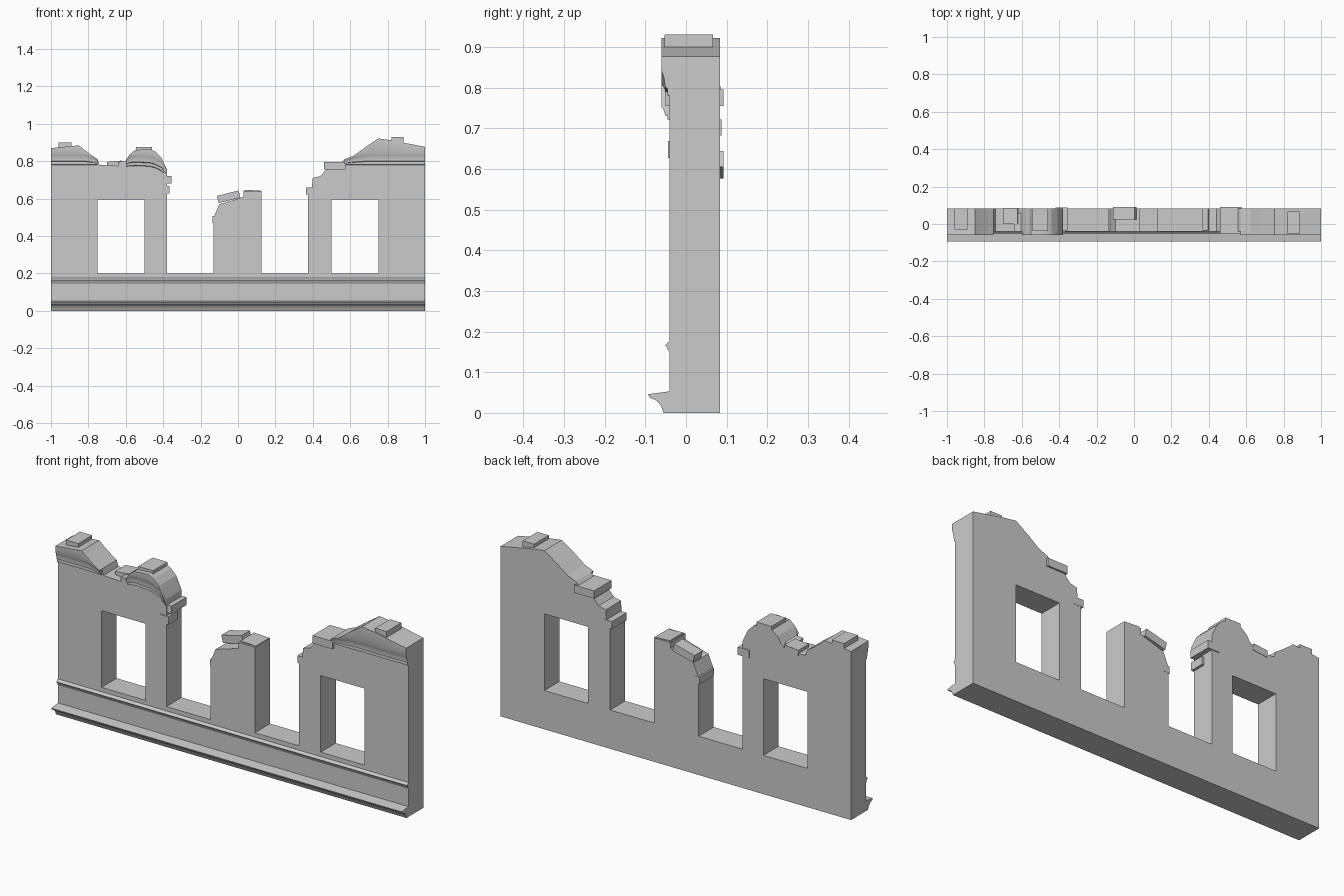
import bpy, bmesh, math
from mathutils import Matrix

cube = bpy.data.objects.get("Cube")
if cube:
    bpy.data.objects.remove(cube, do_unlink=True)

FRONT, BACK = -0.04, 0.083

stone = bpy.data.materials.new("pale grey stone")
stone.use_nodes = True
colour = (0.6, 0.6, 0.6, 1)
stone.diffuse_color = colour
for node in stone.node_tree.nodes:
    if node.type == 'BSDF_PRINCIPLED':
        node.inputs["Base Color"].default_value = colour
        node.inputs["Roughness"].default_value = 0.9


def finish(name, bm, smooth=None):
    """Weld, orient and link a mesh, optionally smoothing soft edges."""
    bmesh.ops.remove_doubles(bm, verts=bm.verts, dist=0.0004)
    bmesh.ops.recalc_face_normals(bm, faces=bm.faces)
    mesh = bpy.data.meshes.new(name)
    bm.to_mesh(mesh)
    bm.free()
    mesh.materials.append(stone)
    obj = bpy.data.objects.new(name, mesh)
    bpy.context.collection.objects.link(obj)
    if smooth:
        bpy.ops.object.select_all(action='DESELECT')
        obj.select_set(True)
        bpy.context.view_layer.objects.active = obj
        bpy.ops.object.shade_smooth_by_angle(angle=math.radians(smooth))
    return obj


def loft(name, sections, smooth):
    """Skin a row of matching closed sections and cap both ends."""
    bm = bmesh.new()
    rows = [[bm.verts.new(p) for p in s] for s in sections]
    n = len(rows[0])
    for a, b in zip(rows, rows[1:]):
        for i in range(n):
            j = (i + 1) % n
            bm.faces.new((a[i], a[j], b[j], b[i]))
    bm.faces.new(rows[0])
    bm.faces.new(rows[-1][::-1])
    return finish(name, bm, smooth)


def block(name, x, y, z, tilt=0):
    """Loose masonry block given by its ranges, tilted about y in degrees."""
    bm = bmesh.new()
    bmesh.ops.create_cube(bm, size=1)
    mid = [(a + b) / 2 for a, b in (x, y, z)]
    size = [b - a for a, b in (x, y, z)]
    bm.transform(Matrix.Translation(mid)
                 @ Matrix.Rotation(math.radians(-tilt), 4, 'Y')
                 @ Matrix.Diagonal((*size, 1)))
    return finish(name, bm)


# Broken skyline of each corniced stretch, from its left to its right
end_top = [(-1, .87), (-.85, .885), (-.82, .86), (-.78, .83), (-.75, .81)]
arch_top = [(-.6, .805), (-.58, .835), (-.55, .86), (-.47, .865),
            (-.44, .85), (-.41, .82), (-.38, .755)]
gable_top = [(.57, .81), (.62, .83), (.68, .875), (.75, .922),
             (.82, .912), (1, .877)]

# Wall with pillar gaps, drawn as a flat outline with window holes
outline = [(-1, 0)] + end_top + [(-.74, .78), (-.63, .775)] + arch_top + [
    (-.38, .2), (-.13, .2), (-.13, .5), (-.1, .57), (0, .6), (.03, .61),
    (.03, .64), (.125, .64), (.125, .2), (.375, .2), (.375, .63), (.395, .66),
    (.4, .71), (.44, .72), (.47, .755), (.54, .78)] + gable_top + [(1, 0)]
curve = bpy.data.curves.new("wall_outline", 'CURVE')
curve.dimensions = '2D'
curve.fill_mode = 'BOTH'
curve.extrude = (BACK - FRONT) / 2
windows = [[(a, .2), (a + .25, .2), (a + .25, .595), (a, .595)]
           for a in (-.75, .5)]
for points in [outline] + windows:
    spline = curve.splines.new('POLY')
    spline.points.add(len(points) - 1)
    spline.use_cyclic_u = True
    for p, (x, z) in zip(spline.points, points):
        p.co = (x, z, 0, 1)
helper = bpy.data.objects.new("wall_outline", curve)
bpy.context.collection.objects.link(helper)
bpy.context.view_layer.update()
bm = bmesh.new()
bm.from_mesh(helper.to_mesh())
helper.to_mesh_clear()
bpy.data.objects.remove(helper, do_unlink=True)
bm.transform(Matrix.Translation((0, (FRONT + BACK) / 2, 0))
             @ Matrix.Rotation(math.pi / 2, 4, 'X'))
for f in bm.faces:
    f.smooth = False
finish("wall", bm)

# Mouldings running along the foot of the wall
foot = [(FRONT, 0), (-.055, 0), (-.062, .018), (-.072, .03), (-.09, .038),
        (-.093, .046), (FRONT, .053)]
string = [(FRONT, .145), (-.044, .155), (-.051, .166), (-.048, .17),
          (FRONT, .177)]
for name, section in (("foot_moulding", foot), ("string_course", string)):
    loft(name, [[(x, y, z) for y, z in section] for x in (-1, 1)], 40)

# Cornices: a curved section stretched between a base line and the skyline
section = [(0, 0), (.006, .003), (.006, .018), (.012, .021), (.012, .028),
           (.0135, .04), (.0165, .052), (.02, .06)]


def cornice(name, top, base):
    rows = []
    for (x, z), b in zip(top, base):
        k = min(1, (z - b) / .066)
        row = [(x, FRONT - d, b + h * k) for d, h in section]
        rows.append(row + [(x, FRONT - .02, z), (x, FRONT, z)])
    loft(name, rows, 35)


cornice("end_cornice", end_top, [.78] * 5)
cornice("arch_cornice", arch_top, [.772, .774, .776, .772, .763, .748, .72])
cornice("gable_cornice", gable_top, [.78] * 6)

# Loose blocks left on the broken edges
block("end_block", (-.96, -.89), (-.03, .083), (.86, .9))
block("valley_block", (-.7, -.62), (.0, .085), (.765, .8), 5)
block("valley_chip", (-.64, -.58), (-.04, .06), (.765, .8), 8)
block("arch_block", (-.545, -.46), (-.035, .083), (.845, .877))
block("jamb_upper_block", (-.42, -.355), (-.035, .087), (.682, .722))
block("jamb_lower_block", (-.42, -.367), (-.044, .03), (.627, .668))
block("pillar_tilted_block", (-.11, .01), (.025, .092), (.59, .63), 14)
block("pillar_cap_block", (.035, .122), (-.03, .08), (.61, .645), -3)
block("pillar_side_block", (-.136, -.1), (-.035, .084), (.47, .506))
block("right_jamb_block", (.363, .42), (-.035, .084), (.622, .66))
block("right_step_block", (.46, .575), (-.05, .092), (.755, .795))
block("gable_block", (.82, .885), (-.053, .067), (.895, .93))
